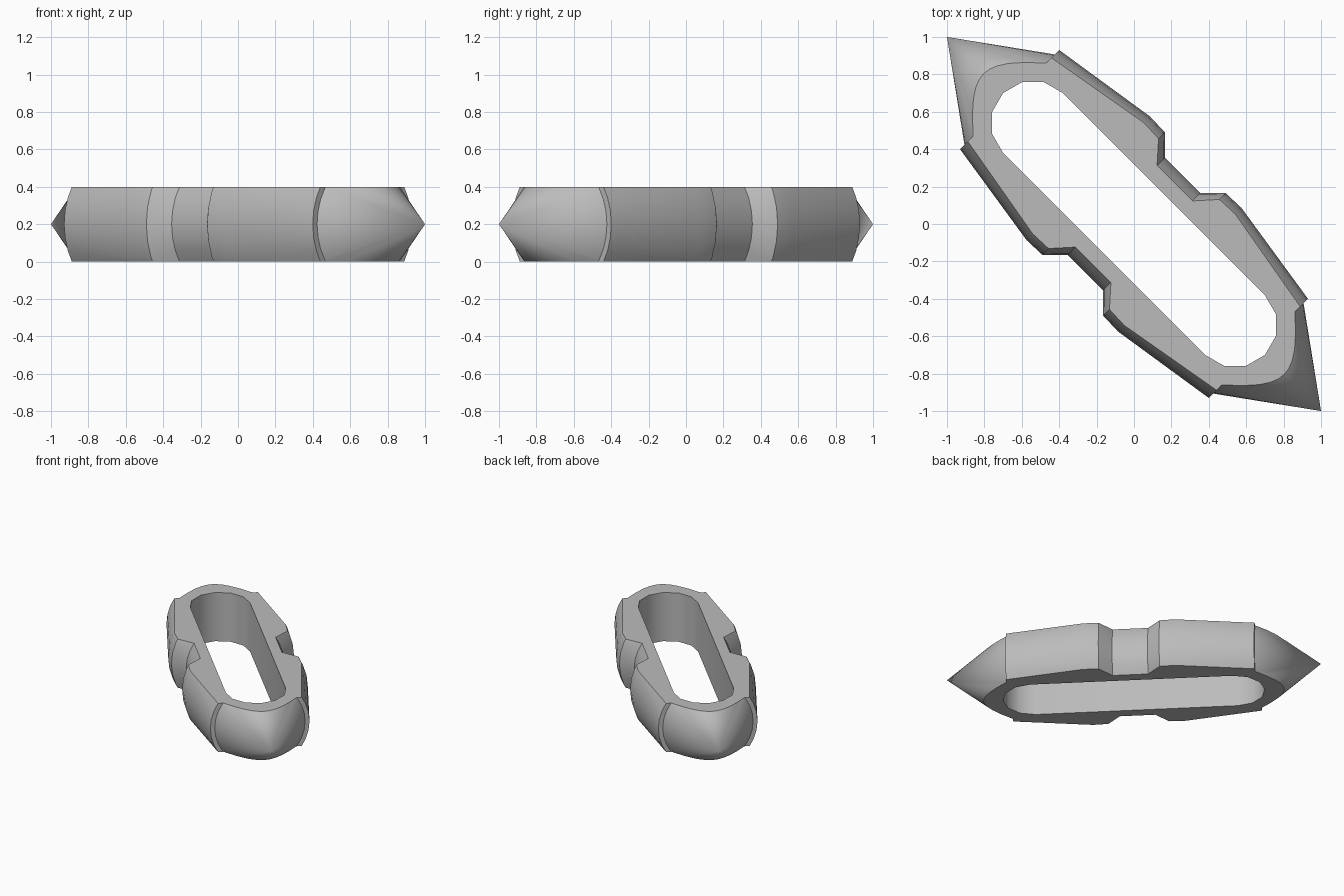
import bpy
import bmesh
from math import pi, sin, cos, radians
from mathutils import Matrix, Vector

cube = bpy.data.objects.get("Cube")
if cube:
    bpy.data.objects.remove(cube, do_unlink=True)

AXIS_Z = 0.2      # height of the turning axis
SEGMENTS = 32
TIP = 1.414

grey = bpy.data.materials.new("Plain grey")
grey.use_nodes = True
colour = (0.5, 0.5, 0.5, 1)
grey.diffuse_color = colour
grey.node_tree.nodes["Principled BSDF"].inputs["Base Color"].default_value = colour


def make_object(name, bm):
    bmesh.ops.recalc_face_normals(bm, faces=bm.faces)
    mesh = bpy.data.meshes.new(name)
    bm.to_mesh(mesh)
    bm.free()
    mesh.materials.append(grey)
    obj = bpy.data.objects.new(name, mesh)
    bpy.context.collection.objects.link(obj)
    # Lay the long axis along the diagonal
    obj.data.transform(Matrix.Translation((0, 0, AXIS_Z)) @ Matrix.Rotation(radians(-45), 4, "Z"))
    return obj


# Spindle: pointed tips, stepped collars, tapered barrels and a waist groove
half = [(0.134, 0.368), (0.23, 0.463), (0.346, 0.467), (0.94, 0.375), (0.94, 0.342)]
profile = [(-u, r) for u, r in reversed(half)] + half
bm = bmesh.new()
rings = [[bm.verts.new((u, r * cos(2 * pi * i / SEGMENTS), r * sin(2 * pi * i / SEGMENTS)))
          for i in range(SEGMENTS)] for u, r in profile]
tips = [bm.verts.new((s * TIP, 0, 0)) for s in (-1, 1)]
for i in range(SEGMENTS):
    j = (i + 1) % SEGMENTS
    for a, b in zip(rings, rings[1:]):
        bm.faces.new((a[i], a[j], b[j], b[i]))
    bm.faces.new((tips[0], rings[0][j], rings[0][i]))
    bm.faces.new((tips[1], rings[-1][i], rings[-1][j]))

# Flat top and bottom
for side in (-1, 1):
    cut = bmesh.ops.bisect_plane(bm, geom=bm.verts[:] + bm.edges[:] + bm.faces[:],
                                 plane_co=Vector((0, 0, side * AXIS_Z)),
                                 plane_no=Vector((0, 0, side)), clear_outer=True)
    rim = [e for e in cut["geom_cut"] if isinstance(e, bmesh.types.BMEdge)]
    bmesh.ops.contextual_create(bm, geom=rim)
body = make_object("spindle_body", bm)

# Rounded slot cut straight through
bm = bmesh.new()
outline = []
for start, centre in ((-90, 0.764), (90, -0.764)):
    for k in range(7):
        a = radians(start + 30 * k)
        outline.append(bm.verts.new((centre + 0.226 * cos(a), 0.226 * sin(a), -0.5)))
base = bm.faces.new(outline)
walls = bmesh.ops.extrude_face_region(bm, geom=[base])
bmesh.ops.translate(bm, vec=(0, 0, 1),
                    verts=[v for v in walls["geom"] if isinstance(v, bmesh.types.BMVert)])
slot = make_object("slot_cutter", bm)
slot.hide_render = True

boolean = body.modifiers.new("Slot", "BOOLEAN")
boolean.operation = "DIFFERENCE"
boolean.solver = "EXACT"
boolean.object = slot
bpy.ops.object.select_all(action="DESELECT")
body.select_set(True)
bpy.context.view_layer.objects.active = body
bpy.ops.object.modifier_apply(modifier=boolean.name)
bpy.data.objects.remove(slot, do_unlink=True)
bpy.ops.object.shade_smooth_by_angle(angle=radians(31))
